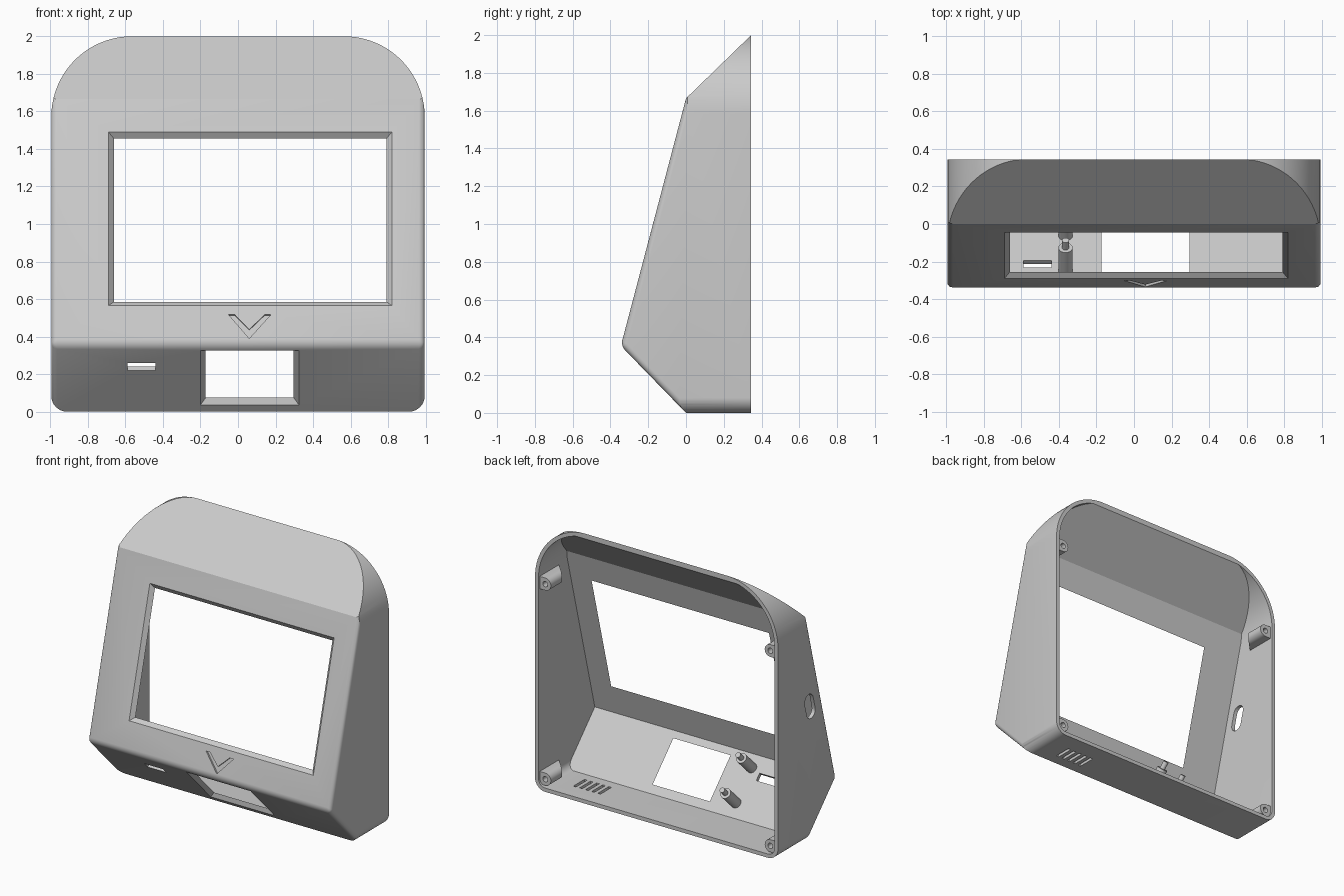
import bpy, bmesh, math
from mathutils import Vector

if "Cube" in bpy.data.objects:
    bpy.data.objects.remove(bpy.data.objects["Cube"])

# One grey plastic
GREY = (0.6, 0.6, 0.6, 1)
mat = bpy.data.materials.new("grey_plastic")
mat.use_nodes = True
mat.diffuse_color = GREY
mat.node_tree.nodes["Principled BSDF"].inputs["Base Color"].default_value = GREY

T = 0.028        # wall thickness
W = 0.995        # half width
BACK = 0.345


def finish(name, bm):
    bmesh.ops.recalc_face_normals(bm, faces=bm.faces)
    me = bpy.data.meshes.new(name)
    bm.to_mesh(me)
    bm.free()
    me.materials.append(mat)
    ob = bpy.data.objects.new(name, me)
    bpy.context.collection.objects.link(ob)
    return ob


def loft(name, ring_a, ring_b, edit=None):
    """Solid between two matching rings of points."""
    bm = bmesh.new()
    a = [bm.verts.new(p) for p in ring_a]
    b = [bm.verts.new(p) for p in ring_b]
    n = len(a)
    bm.faces.new(a)
    bm.faces.new(b[::-1])
    for i in range(n):
        bm.faces.new((a[i], b[i], b[(i + 1) % n], a[(i + 1) % n]))
    if edit:
        edit(bm)
    return finish(name, bm)


def along_x(name, pts, x0, x1, edit=None):
    return loft(name, [(x0, y, z) for y, z in pts], [(x1, y, z) for y, z in pts], edit)


def along_y(name, pts, y0, y1):
    return loft(name, [(x, y0, z) for x, z in pts], [(x, y1, z) for x, z in pts])


def boolean(ob, tool, op="DIFFERENCE"):
    m = ob.modifiers.new("bool", "BOOLEAN")
    m.operation, m.solver, m.object = op, "EXACT", tool
    bpy.context.view_layer.update()
    me = bpy.data.meshes.new_from_object(ob.evaluated_get(bpy.context.evaluated_depsgraph_get()))
    ob.modifiers.clear()
    ob.data = me
    bpy.data.objects.remove(tool)


def smooth(ob):
    bpy.ops.object.select_all(action="DESELECT")
    ob.select_set(True)
    bpy.context.view_layer.objects.active = ob
    bpy.ops.object.shade_smooth_by_angle(angle=math.radians(30))


def arc(cx, cz, r, a0, a1, n):
    return [(cx + r * math.cos(math.radians(a0 + (a1 - a0) * i / n)),
             cz + r * math.sin(math.radians(a0 + (a1 - a0) * i / n))) for i in range(n + 1)]


def outline(d):
    """Front outline with small lower and large upper corners, inset by d."""
    w, lo, hi = W + 0.0005 - d, 0.085 - d, 0.43 - d
    z0, z1 = d - 0.0005, 2.0005 - d
    return (arc(w - lo, z0 + lo, lo, -90, 0, 8) + arc(w - hi, z1 - hi, hi, 0, 90, 20)
            + arc(-w + hi, z1 - hi, hi, 90, 180, 20) + arc(-w + lo, z0 + lo, lo, 180, 270, 8))


def inset(poly, d):
    """Move every side of a counter-clockwise polygon inward by d."""
    out = []
    for i in range(len(poly)):
        p, q, r = (Vector(poly[j % len(poly)]) for j in (i - 1, i, i + 1))
        u, v = (q - p).normalized(), (r - q).normalized()
        n1, n2 = Vector((-u.y, u.x)), Vector((-v.y, v.x))
        out.append(tuple(q + (n1 + n2) * d / (1 + n1.dot(n2))))
    return out


def round_front(bm):
    """Soften the ridge and the side edges of both front panels."""
    edges = [e for e in bm.edges if all(v.co.y < 0.001 for v in e.verts)
             and any(v.co.y < -0.3 for v in e.verts)]
    bmesh.ops.bevel(bm, geom=edges, offset=0.03, segments=4, profile=0.5, affect="EDGES")


# Hollow shell: side profile crossed with the front outline
side = [(BACK, 0), (BACK, 2), (0, 1.665), (-0.345, 0.355), (0, 0)]
deep = [(0.6, 0), (0.6, 2.248)] + side[2:]
shell = along_x("case_shell", side, -W, W, round_front)
boolean(shell, along_y("outline_tool", outline(0), -1, 1), "INTERSECT")
cavity = along_x("cavity", inset(deep, T), -W + T, W - T)
boolean(cavity, along_y("cavity_outline", outline(T), -1, 1), "INTERSECT")
boolean(shell, cavity)


class Panel:
    """Sloped plane addressed by x, height z and inward depth."""
    def __init__(self, low, high):
        self.low = Vector((0, *low))
        self.u = (Vector((0, *high)) - self.low).normalized()
        self.n = Vector((0, self.u.z, -self.u.y))

    def at(self, x, z, depth=0.0, slide=0.0):
        s = (z - self.low.z) / self.u.z + slide
        return self.low + self.u * s + self.n * depth + Vector((x, 0, 0))

    def cut(self, x0, x1, z0, z1, taper):
        rings = []
        for d in (-0.03, 0.06):
            k = d * taper
            rings.append([self.at(x0 + k, z0, d, k), self.at(x1 - k, z0, d, k),
                          self.at(x1 - k, z1, d, -k), self.at(x0 + k, z1, d, -k)])
        boolean(shell, loft("opening_tool", *rings))


upper = Panel((-0.345, 0.355), (0, 1.665))
lower = Panel((0, 0), (-0.345, 0.355))

# Chamfered screen window, lower opening and narrow slot
upper.cut(-0.69, 0.82, 0.565, 1.49, 1)
lower.cut(-0.2, 0.325, 0.035, 0.325, 1)
lower.cut(-0.59, -0.44, 0.22, 0.26, 0)

# Shallow chevron groove
chevron = [(-0.05, 0.517), (0.06, 0.39), (0.175, 0.517), (0.143, 0.517), (0.06, 0.438), (-0.018, 0.517)]
boolean(shell, loft("groove_tool", [upper.at(x, z, -0.02) for x, z in chevron],
                    [upper.at(x, z, 0.014) for x, z in chevron]))

# Pill-shaped hole in the right wall, leaning with the front panel
lean = math.atan2(upper.u.y, upper.u.z)
pill = arc(0, 0.045, 0.05, 0, 180, 10) + arc(0, -0.045, 0.05, 180, 360, 10)
pill = [(-0.03 + y * math.cos(lean) + z * math.sin(lean),
         1.0 - y * math.sin(lean) + z * math.cos(lean)) for y, z in pill]
boolean(shell, along_x("side_hole_tool", pill, -1.1, -0.9))

# Row of vents in the floor
for i in range(5):
    x = 0.565 + 0.05 * i
    boolean(shell, along_x("vent_tool", [(0.08, -0.1), (0.21, -0.1), (0.21, 0.06), (0.08, 0.06)],
                           x - 0.011, x + 0.011))
smooth(shell)


def cylinder(name, start, axis, r, length):
    bm = bmesh.new()
    rot = axis.to_track_quat("Z", "Y").to_matrix().to_4x4()
    rot.translation = start + axis * length / 2
    bmesh.ops.create_cone(bm, cap_ends=True, segments=24, radius1=r, radius2=r,
                          depth=length, matrix=rot)
    return finish(name, bm)


# Two stepped posts on the lower panel
for label, z in (("upper", 0.275), ("lower", 0.085)):
    base = lower.at(-0.365, z, T * 0.6)
    smooth(cylinder(label + "_post", base, lower.n, 0.038, 0.18))
    smooth(cylinder(label + "_post_pin", base + lower.n * 0.175, lower.n, 0.019, 0.06))

# Screw bosses against the side walls, with slanted front ends
for sx, side_name in ((1, "left"), (-1, "right")):
    for z, level in ((0.085, "lower"), (1.53, "upper")):
        cx, r = 0.922, 0.046
        pts = [(0.975, z + r)] + arc(cx, z, r, 90, 270, 12) + [(0.975, z - r)]
        boss = loft(f"{side_name}_{level}_screw_boss",
                    [(sx * x, 0.33, zz) for x, zz in pts],
                    [(sx * x, 0.1 + (0.975 - x), zz) for x, zz in pts])
        boolean(boss, cylinder("screw_hole_tool", Vector((sx * cx, 0.24, z)), Vector((0, 1, 0)), 0.02, 0.2))
        smooth(boss)
